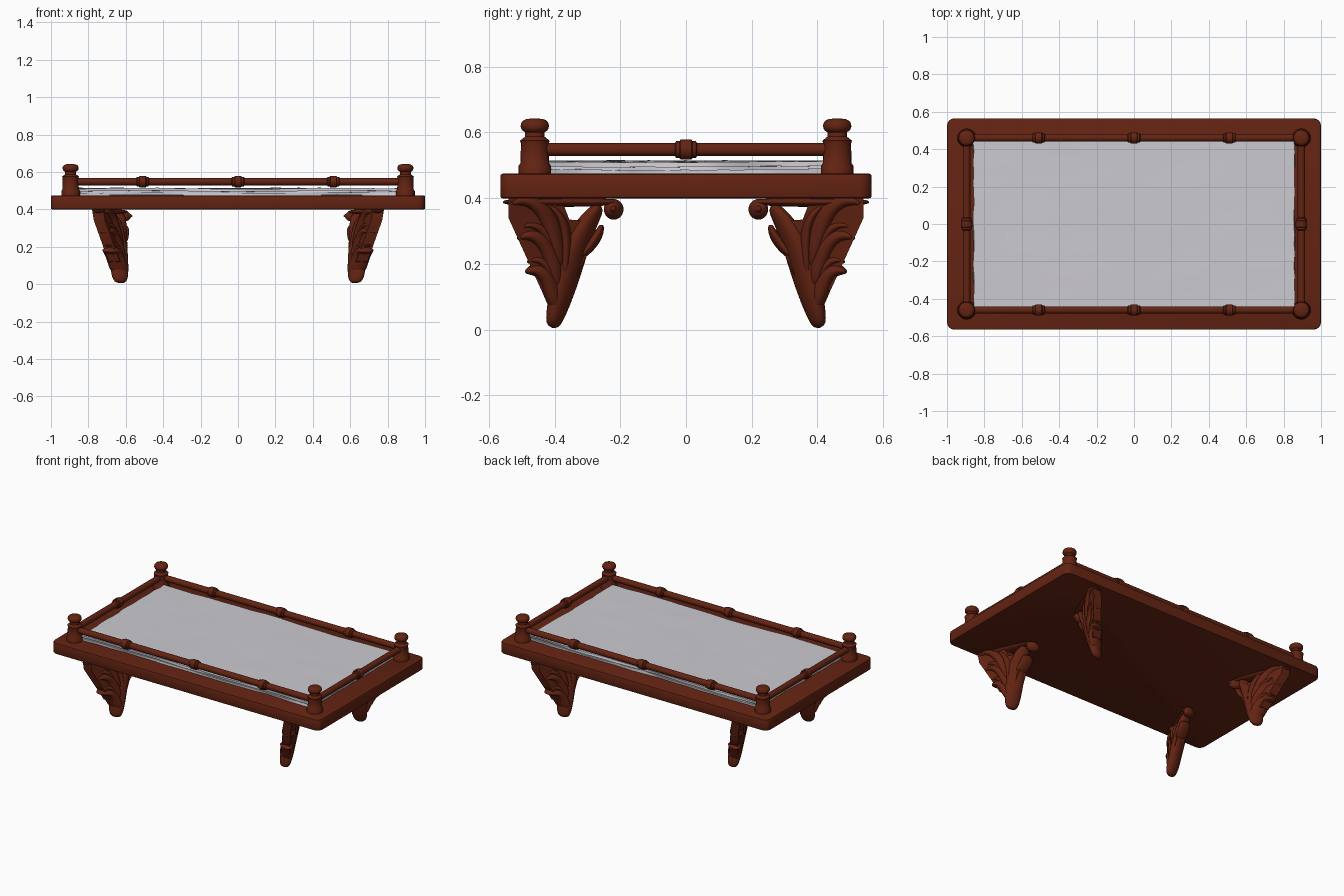
import bpy, bmesh, math, random
from mathutils import Matrix, Vector

random.seed(4)
if "Cube" in bpy.data.objects:
    bpy.data.objects.remove(bpy.data.objects["Cube"], do_unlink=True)


def material(name, rgb):
    m = bpy.data.materials.new(name)
    m.use_nodes = True
    m.diffuse_color = (*rgb, 1)
    m.node_tree.nodes["Principled BSDF"].inputs["Base Color"].default_value = (*rgb, 1)
    return m


wood = material("red_brown_wood", (.125, .017, .006))
linen = material("pale_grey_linen", (.6, .59, .63))


def finish(bm, name, mat, angle=40):
    bmesh.ops.recalc_face_normals(bm, faces=bm.faces)
    mesh = bpy.data.meshes.new(name)
    bm.to_mesh(mesh)
    bm.free()
    mesh.materials.append(mat)
    ob = bpy.data.objects.new(name, mesh)
    bpy.context.collection.objects.link(ob)
    bpy.ops.object.select_all(action='DESELECT')
    ob.select_set(True)
    bpy.context.view_layer.objects.active = ob
    bpy.ops.object.shade_smooth_by_angle(angle=math.radians(angle))
    return ob


def is_upright(edge):
    return abs(edge.verts[0].co.z - edge.verts[1].co.z) > .01


def skin(bm, rings):
    """Join rings of points with quads and cap both ends."""
    rings = [[bm.verts.new(point) for point in ring] for ring in rings]
    count = len(rings[0])
    for lower, upper in zip(rings, rings[1:]):
        for i in range(count):
            j = (i + 1) % count
            bm.faces.new((lower[i], lower[j], upper[j], upper[i]))
    bm.faces.new(rings[0])
    bm.faces.new(rings[-1])


def lathe(name, profile, matrix, sides=20):
    """Turn (position, radius) pairs about the local z axis."""
    bm = bmesh.new()
    turn = [math.tau * i / sides for i in range(sides)]
    skin(bm, [[(radius * math.cos(a), radius * math.sin(a), position) for a in turn]
              for position, radius in profile])
    bm.transform(matrix)
    finish(bm, name, wood)


def leaf(bm, u, z, heading, length, curl, width, depth, steps=8):
    """Grow a flattened oval stem that curls ever more tightly toward its tip."""
    point = Vector((u, 0, z))
    rings = []
    for i in range(steps + 1):
        t = i / steps
        angle = math.radians(heading + curl * t ** 3)
        swell = math.sin(math.pi * (.1 + .83 * t)) ** .6
        across = Vector((math.sin(angle), 0, -math.cos(angle))) * width * swell
        through = Vector((0, depth * min(1, swell + .2), 0))
        rings.append([point + across * math.cos(a) + through * math.sin(a)
                      for a in (math.tau * k / 8 for k in range(8))])
        point = point + Vector((math.cos(angle), 0, math.sin(angle))) * length / steps
    skin(bm, rings)


# Board with rounded corners
bm = bmesh.new()
bmesh.ops.create_cube(bm, size=1, matrix=Matrix.Translation((0, 0, .437)) @ Matrix.Diagonal((2, 1.13, .075, 1)))
bmesh.ops.bevel(bm, geom=[e for e in bm.edges if is_upright(e)],
                offset=.04, segments=4, profile=.5, affect='EDGES')
bmesh.ops.bevel(bm, geom=[e for e in bm.edges if not is_upright(e)],
                offset=.007, segments=2, profile=.5, affect='EDGES')
finish(bm, "board", wood)

# Creased linen in stacked layers
for name, height, inset in (("linen_lower", .481, .006), ("linen_middle", .492, .014), ("linen_top", .504, 0)):
    bm = bmesh.new()
    bmesh.ops.create_cube(bm, size=1, matrix=Matrix.Diagonal((1.716 - 2 * inset, .888 - 2 * inset, .015, 1)))
    bmesh.ops.subdivide_edges(bm, edges=[e for e in bm.edges if not is_upright(e)], cuts=15, use_grid_fill=True)
    for vert in bm.verts:
        wave = .003 * math.sin(6 * vert.co.x + 4 * vert.co.y)
        jitter = [random.uniform(-reach, reach) for reach in (.004, .004, .0015)]
        vert.co += Vector(jitter) + Vector((0, 0, height + wave))
    finish(bm, name, linen, 50)

# Corner posts with mushroom finials
post = [(.47, .05), (.497, .05), (.506, .044), (.565, .042), (.575, .045), (.587, .03), (.597, .03)]
for k in range(9):
    a = -1.1 + .32 * k
    post.append((.62 + .022 * math.sin(a), .043 * math.sqrt(math.cos(a))))
post_x, post_y, rail_z = .895, .46, .548
for sx in (-1, 1):
    for sy in (-1, 1):
        lathe("corner_post", post, Matrix.Translation((sx * post_x, sy * post_y, 0)))


# Rails with turned beads
def rail(name, half, beads, place, axis):
    bead = [(.034, .02), (.03, .026), (.02, .026), (.016, .031)]
    profile = [(-half, .02)]
    for centre in beads:
        profile += [(centre - offset, radius) for offset, radius in bead]
        profile += [(centre + offset, radius) for offset, radius in reversed(bead)]
    profile.append((half, .02))
    lathe(name, profile, Matrix.Translation(place) @ Matrix.Rotation(math.pi / 2, 4, axis), 14)


for side in (-1, 1):
    rail("long_rail", post_x, (-.51, 0, .51), (0, side * post_y, rail_z), 'Y')
    rail("end_rail", post_y, (0,), (side * post_x, 0, rail_z), 'X')


# Carved bracket: u runs outward, z up
def carve(bm):
    # leg, top bar, centre leaf and small inner leaf
    leaf(bm, .408, .003, 105, .41, 35, .046, .052)
    leaf(bm, .2, .388, 0, .36, 0, .016, .045)
    leaf(bm, .37, .14, 95, .26, -90, .022, .056)
    leaf(bm, .32, .22, 130, .12, -40, .018, .045)
    # outer leaves, large and small in turn
    for i in range(5):
        small = i % 2
        leaf(bm, .375 + .004 * i, .18 - .031 * i, 78, .31 - .0325 * i - .03 * small, -160,
             .036 - .013 * small, .054 - .008 * small)
    # scroll with raised eye
    for radius, depth in ((.032, .045), (.016, .056)):
        bmesh.ops.create_uvsphere(bm, u_segments=12, v_segments=8, radius=1,
                                  matrix=Matrix.Translation((.22, 0, .366))
                                  @ Matrix.Diagonal((radius, depth, radius, 1)))


web = [(.36, .1), (.44, .12), (.54, .34), (.54, .4), (.38, .4), (.355, .335), (.29, .33), (.3, .23)]

for sx in (-1, 1):
    for sy in (-1, 1):
        # splayed toward the corner and leaning in at the foot
        place = Matrix(((.4 * sx, sx, .175 * sx, .465 * sx), (sy, 0, 0, 0), (0, 0, 1, 0), (0, 0, 0, 1)))
        bm = bmesh.new()
        carve(bm)
        bm.transform(place)
        bracket = finish(bm, "carved_bracket", wood, 180)
        smooth = bracket.modifiers.new("smooth", 'SUBSURF')
        smooth.levels = smooth.render_levels = 2

        bm = bmesh.new()
        skin(bm, [[(u, w, z) for u, z in web] for w in (-.03, .03)])
        bm.transform(place)
        finish(bm, "bracket_web", wood)
